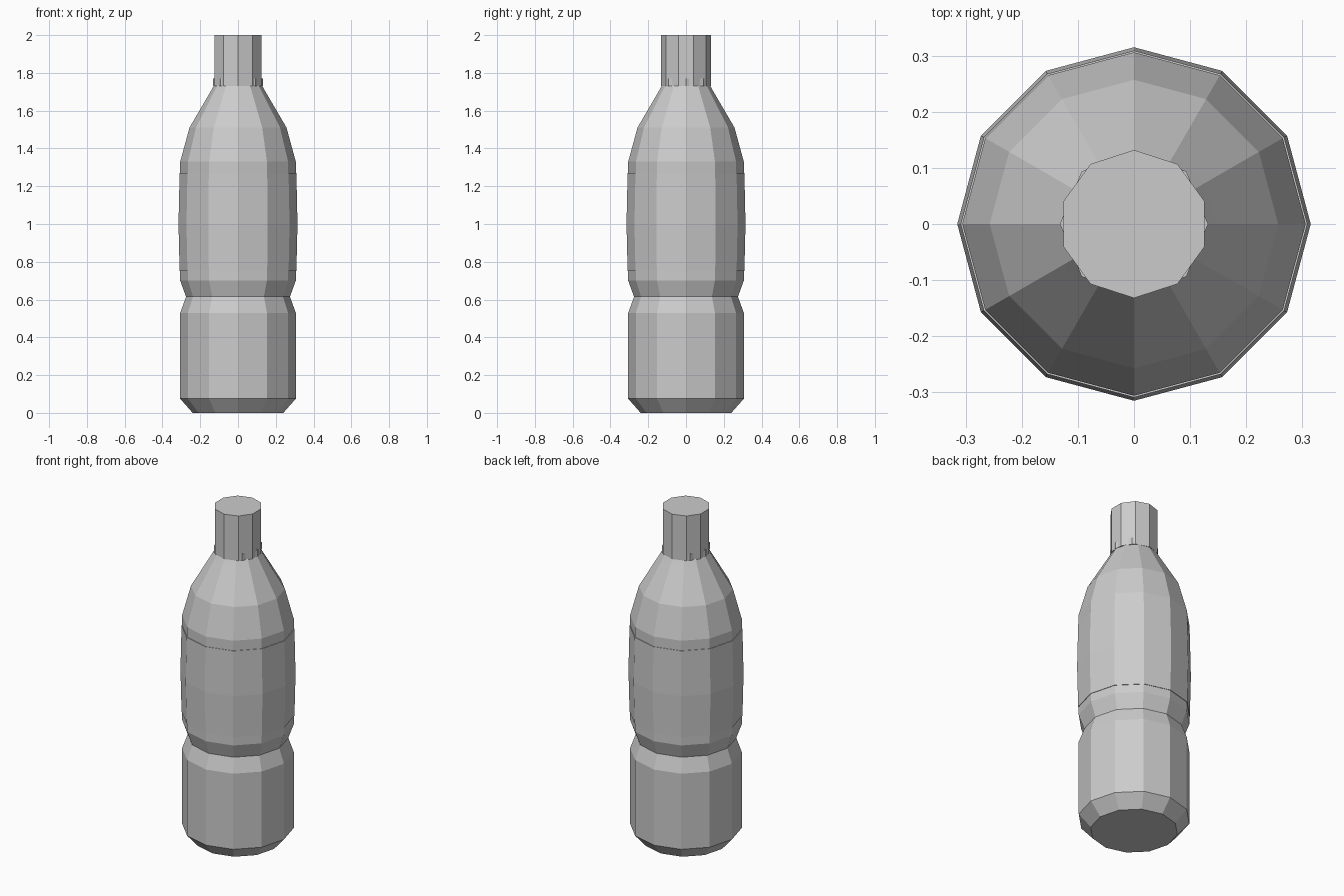
import bpy, math

if "Cube" in bpy.data.objects:
    bpy.data.objects.remove(bpy.data.objects["Cube"])


def lathe(name, profile, sides, turn=0.0):
    """Revolve (radius, z) points around z with closed, flat ends."""
    verts = []
    for r, z in profile:
        for i in range(sides):
            a = turn + 2 * math.pi * i / sides
            verts.append((r * math.cos(a), r * math.sin(a), z))
    faces = [list(reversed(range(sides)))]
    for k in range(len(profile) - 1):
        b, t = k * sides, (k + 1) * sides
        for i in range(sides):
            j = (i + 1) % sides
            faces.append((b + i, b + j, t + j, t + i))
    top = (len(profile) - 1) * sides
    faces.append(list(range(top, top + sides)))
    mesh = bpy.data.meshes.new(name)
    mesh.from_pydata(verts, [], faces)
    mesh.update()
    obj = bpy.data.objects.new(name, mesh)
    bpy.context.collection.objects.link(obj)
    return obj


# Bottle body with chamfered base, pinched waist and tapering shoulder
lathe("bottle_body", [(0.24, 0.0), (0.306, 0.075), (0.306, 0.53), (0.275, 0.615),
                      (0.306, 0.70), (0.306, 1.33), (0.257, 1.51),
                      (0.146, 1.70), (0.123, 1.74)], 12)

# Slightly bulging wrap-around label
lathe("label", [(0.309, 0.75), (0.315, 1.0), (0.309, 1.27)], 12)

# Neck ring
lathe("neck_ring", [(0.132, 1.73), (0.132, 1.77)], 8)

# Screw cap
lathe("cap", [(0.132, 1.73), (0.132, 2.0)], 10, math.pi / 2)
